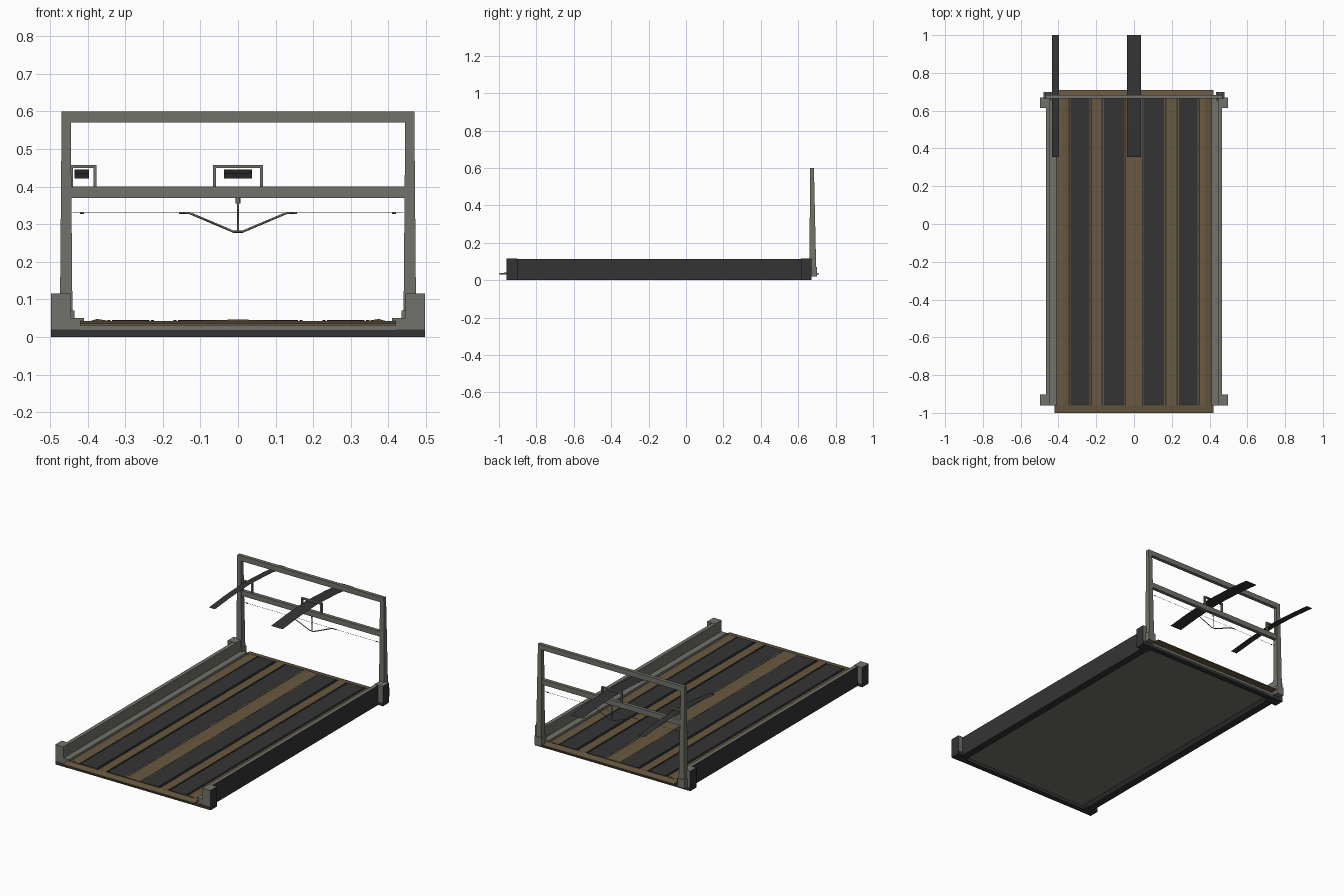
import bpy, bmesh, math

if "Cube" in bpy.data.objects:
    bpy.data.objects.remove(bpy.data.objects["Cube"])


def mat(name, c):
    m = bpy.data.materials.new(name)
    m.diffuse_color = (*c, 1)
    m.use_nodes = True
    m.node_tree.nodes["Principled BSDF"].inputs["Base Color"].default_value = m.diffuse_color
    return m


GREY = mat("concrete grey", (0.17, 0.17, 0.145))
DARK = mat("dark grey", (0.034, 0.034, 0.035))
BROWN = mat("ballast brown", (0.14, 0.1, 0.052))
STEEL = mat("steel grey", (0.17, 0.17, 0.145))


def finish(name, bm, mats, rule=None):
    bmesh.ops.recalc_face_normals(bm, faces=bm.faces)
    bm.normal_update()
    if rule:
        for f in bm.faces:
            f.material_index = rule(f)
    me = bpy.data.meshes.new(name)
    bm.to_mesh(me)
    bm.free()
    for m in mats:
        me.materials.append(m)
    ob = bpy.data.objects.new(name, me)
    bpy.context.collection.objects.link(ob)
    return ob


def box(name, x, y, z, mats, rule=None):
    bm = bmesh.new()
    bmesh.ops.create_cube(bm, size=1)
    for v in bm.verts:
        v.co = [r[0] + (c + 0.5) * (r[1] - r[0]) for r, c in zip((x, y, z), v.co)]
    return finish(name, bm, mats, rule)


def extrude_y(name, profile, y0, y1, mats, rule=None):
    bm = bmesh.new()
    f = bm.faces.new([bm.verts.new((x, y0, z)) for x, z in profile])
    g = bmesh.ops.extrude_face_region(bm, geom=[f])["geom"]
    for v in g:
        if isinstance(v, bmesh.types.BMVert):
            v.co.y = y1
    return finish(name, bm, mats, rule)


def strip(name, x0, x1, path, m):
    # thin sheet of width x0..x1 following (y, z) points
    bm = bmesh.new()
    rows = [[bm.verts.new((x, y, z)) for x in (x0, x1)] for y, z in path]
    for a, b in zip(rows, rows[1:]):
        bm.faces.new((a[0], a[1], b[1], b[0]))
    return finish(name, bm, [m])


def bar(name, pts, r, m):
    cu = bpy.data.curves.new(name, "CURVE")
    cu.dimensions = "3D"
    cu.bevel_depth = r
    cu.bevel_resolution = 0
    cu.use_fill_caps = True
    s = cu.splines.new("POLY")
    s.points.add(len(pts) - 1)
    for p, c in zip(s.points, pts):
        p.co = (*c, 1)
    cu.materials.append(m)
    ob = bpy.data.objects.new(name, cu)
    bpy.context.collection.objects.link(ob)
    return ob


Y0, Y1 = -0.96, 0.67
GY = 0.675  # gantry plane

# Deck slab, raised inside a dark skirt
box("deck_slab", (-0.43, 0.43), (Y0, Y1), (0.018, 0.031), [GREY])
for n, a, b in (("front", Y0, Y0 + 0.03), ("back", Y1 - 0.03, Y1)):
    box(n + "_deck_skirt", (-0.43, 0.43), (a, b), (0, 0.0195), [DARK])

# Ballast bed, with thin tongues past both deck ends
half = [(0.42, 0.034), (0.375, 0.048), (0.345, 0.043), (0.12, 0.042)]
top = half + [(0, 0.047)] + [(-x, z) for x, z in reversed(half)]
extrude_y("ballast_bed", top + [(-0.42, 0.03), (0.42, 0.03)], Y0, Y1, [BROWN])
for n, ya, yb in (("front", Y0, -1.0), ("back", Y1, 0.71)):
    bm = bmesh.new()
    vs = [[bm.verts.new((x, y, z)) for y, z in ((ya, 0.03), (ya, 0.042), (yb, 0.036), (yb, 0.03))]
          for x in (-0.42, 0.42)]
    bm.faces.new(vs[0])
    bm.faces.new(vs[1])
    for i in range(4):
        j = (i + 1) % 4
        bm.faces.new((vs[0][i], vs[0][j], vs[1][j], vs[1][i]))
    finish(n + "_ballast_tongue", bm, [BROWN])

# Track strips with narrow rails on both edges
for i, (c, w) in enumerate(((-0.285, 0.062), (-0.107, 0.065), (0.107, 0.065), (0.287, 0.062))):
    box(f"track_strip_{i}", (c - w + 0.012, c + w - 0.012), (Y0, Y1), (0.04, 0.0452), [DARK])
    for s in (-1, 1):
        x = c + s * (w - 0.004)
        box(f"track_rail_{i}_{s}", (x - 0.004, x + 0.004), (Y0, Y1), (0.04, 0.0458), [DARK])

# Parapets with inner ledge and end pillars, dark outside
for s in (-1, 1):
    side = "right" if s > 0 else "left"
    prof = [(0.467, 0), (0.467, 0.113), (0.445, 0.113), (0.445, 0.05),
            (0.41, 0.05), (0.41, 0.018), (0.425, 0)]

    def dark_outside(f, s=s):
        return int(f.normal.x * s > 0.9 or f.normal.z < -0.5)
    extrude_y(side + "_parapet", [(s * x, z) for x, z in prof], Y0, Y1, [GREY, DARK], dark_outside)
    for n, a, b in (("front", Y0 - 0.001, -0.902), ("back", 0.615, Y1 + 0.001)):
        xs = sorted((s * 0.445, s * 0.497))
        box(f"{side}_{n}_pillar", xs, (a, b), (0.02, 0.115), [GREY, DARK], dark_outside)
        box(f"{side}_{n}_pillar_base", sorted((s * 0.42, s * 0.497)), (a, b), (0, 0.02), [DARK])

    # Tapered gantry post
    bm = bmesh.new()
    bmesh.ops.create_cube(bm, size=1)
    for v in bm.verts:
        up = v.co.z > 0
        hx, ya, yb = (0.012, 0.663, 0.684) if up else (0.017, 0.66, 0.697)
        v.co = (s * 0.457 + math.copysign(hx, v.co.x),
                yb if v.co.y > 0 else ya, 0.6 if up else 0.02)
    finish(side + "_gantry_post", bm, [STEEL])
    box(side + "_post_foot", sorted((s * 0.435, s * 0.48)), (0.655, 0.7), (0.02, 0.07), [STEEL])

    # Span wire insulators
    bar(side + "_insulator", [(s * 0.41, GY, 0.33), (s * 0.42, GY, 0.33)], 0.003, STEEL)

# Gantry cross beams
for n, z in (("upper", 0.57), ("lower", 0.37)):
    box(n + "_gantry_beam", (-0.447, 0.447), (0.664, 0.684), (z, z + 0.03), [STEEL])

# Hanger, V-shaped arm and span wire
bar("arm_hanger", [(0, GY, 0.37), (0, GY, 0.28)], 0.003, STEEL)
bar("hanger_cap", [(0, GY, 0.37), (0, GY, 0.355)], 0.006, STEEL)
bar("wire_arm", [(x, GY, z) for x, z in ((-0.157, 0.33), (-0.13, 0.33), (-0.012, 0.28),
                                         (0.012, 0.28), (0.13, 0.33), (0.157, 0.33))], 0.003, STEEL)
bar("span_wire", [(-0.44, GY, 0.33), (0.44, GY, 0.33)], 0.0008, STEEL)

# Brackets on the lower beam, each carrying a long, slightly arched cable strip
arch = [(0.355, 0.422), (0.5, 0.436), (0.6775, 0.445), (0.855, 0.436), (1.0, 0.422)]
for n, a, b, p, q in (("centre", -0.062, 0.062, -0.037, 0.037), ("side", -0.443, -0.381, -0.435, -0.396)):
    for x in (a, b):
        box(f"{n}_bracket_leg", (x - 0.004, x + 0.004), (0.669, 0.681), (0.4, 0.457), [STEEL])
    box(n + "_bracket_top", (a - 0.004, b + 0.004), (0.669, 0.681), (0.45, 0.458), [STEEL])
    strip(n + "_cable_strip", p, q, arch, DARK)
